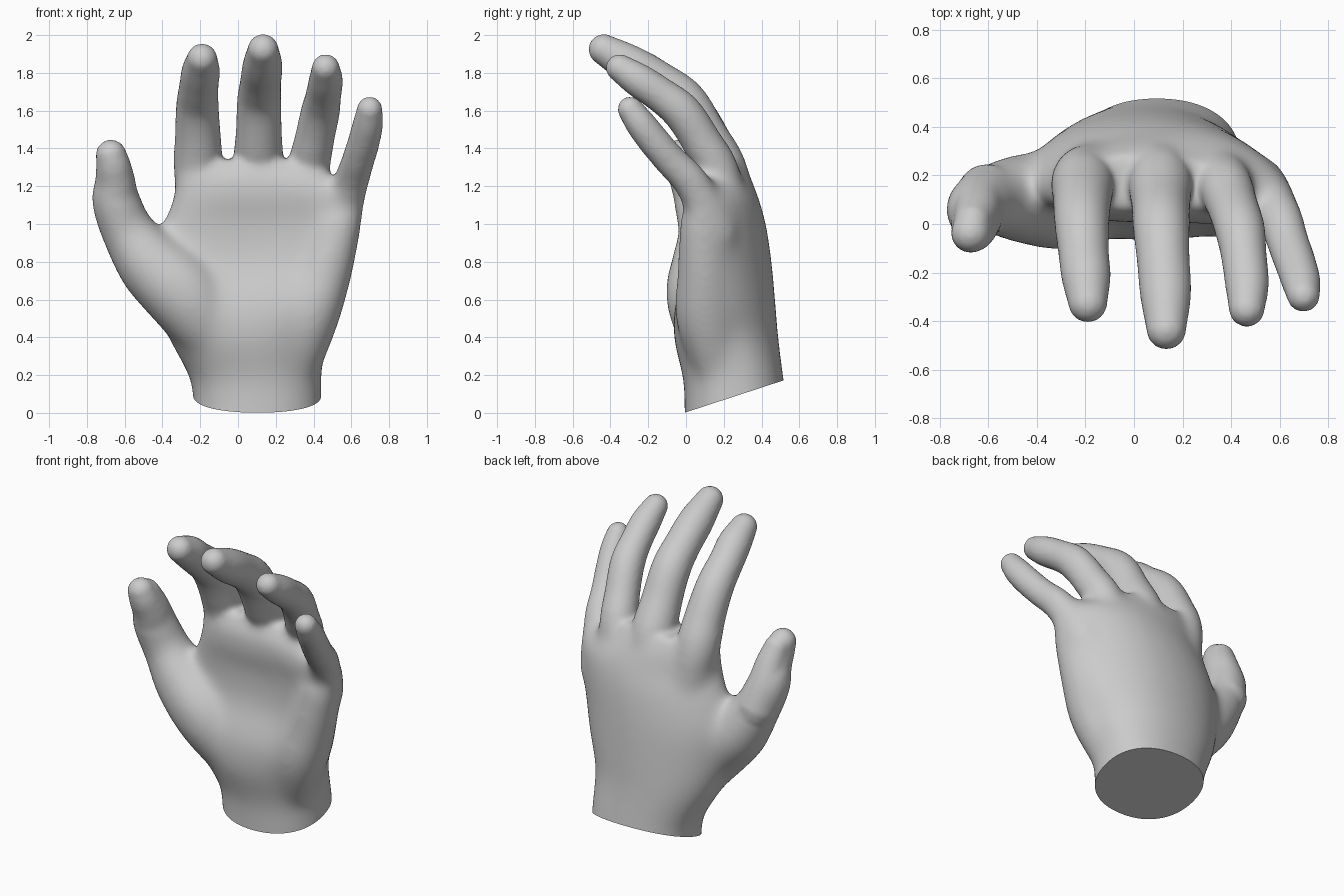
import bpy, bmesh, math
from mathutils import Vector

if "Cube" in bpy.data.objects:
    bpy.data.objects.remove(bpy.data.objects["Cube"])

N = 28
bm = bmesh.new()


def loft(rings):
    """Skin a closed solid through a list of point rings."""
    loops = [[bm.verts.new(p) for p in ring] for ring in rings]
    for a, b in zip(loops, loops[1:]):
        for i in range(N):
            j = (i + 1) % N
            bm.faces.new((a[i], a[j], b[j], b[i]))
    bm.faces.new(loops[0][::-1])
    bm.faces.new(loops[-1])


def spline(pts, steps=6):
    """Catmull-Rom interpolation of tuples of any length."""
    p = [Vector(q) for q in pts]
    p = [2 * p[0] - p[1]] + p + [2 * p[-1] - p[-2]]
    out = []
    for i in range(1, len(p) - 2):
        a, b, c, d = p[i - 1:i + 3]
        for k in range(steps):
            t = k / steps
            out.append(0.5 * (2 * b + (c - a) * t + (2 * a - 5 * b + 4 * c - d) * t * t
                              + (3 * b - a - 3 * c + d) * t ** 3))
    return out + [p[-2]]


def tube(pts):
    """Round-ended limb through (x, y, z, radius) points."""
    s = spline(pts)
    c = [v.to_3d() for v in s]
    rings = []

    def ring(o, t, r):
        side = (Vector((1, 0, 0)) - t * t.x).normalized()
        up = t.cross(side)
        rings.append([o + r * (math.cos(a) * side + math.sin(a) * up)
                      for a in (2 * math.pi * i / N for i in range(N))])

    for i, v in enumerate(s):
        t = (c[min(i + 1, len(c) - 1)] - c[max(i - 1, 0)]).normalized()
        if i == 0:
            for k in (80, 55, 28):
                ring(c[0] - t * v[3] * math.sin(math.radians(k)), t, v[3] * math.cos(math.radians(k)))
        ring(c[i], t, v[3])
        if i == len(s) - 1:
            for k in (20, 40, 60, 75, 86):
                ring(c[i] + t * v[3] * math.sin(math.radians(k)), t, v[3] * math.cos(math.radians(k)))
    loft(rings)


# Palm and wrist: (z, left, right, front, back, forward arch of the edges)
palm = [(-.25, -.23, .44, -.01, .55, 0), (.08, -.24, .445, -.01, .53, 0), (.2, -.265, .445, -.02, .515, 0),
        (.4, -.37, .47, -.065, .49, .03), (.58, -.43, .55, -.055, .475, .08),
        (.8, -.45, .61, .02, .455, .13), (1.0, -.40, .655, .03, .425, .14),
        (1.14, -.345, .66, .005, .385, .12), (1.24, -.33, .52, .01, .345, .08), (1.34, -.31, .40, .06, .285, .03)]
rings = []
for z, xl, xr, yf, yb, arch in (tuple(v) for v in spline(palm, 4)):
    ring = []
    for i in range(N):
        a = 2 * math.pi * i / N
        u = math.copysign(abs(math.cos(a)) ** .9, math.cos(a))
        w = math.copysign(abs(math.sin(a)) ** .9, math.sin(a))
        bend = arch * u * u * (1 if u > 0 else .5)
        ring.append(((xl + xr) / 2 + (xr - xl) / 2 * u, (yf + yb) / 2 + (yb - yf) / 2 * w - bend, z))
    rings.append(ring)
loft(rings)

# Heel of the palm on the little finger side
tube([(.28, .19, .18, .13), (.37, .11, .5, .165), (.46, .10, .75, .148), (.53, .09, 1.0, .128)])
# Thumb with its fleshy base, then the pad that deepens its end
tube([(-.02, .20, .24, .13), (-.15, .135, .45, .19), (-.29, .10, .63, .21), (-.455, .105, .79, .185),
      (-.58, .10, .96, .142), (-.643, .065, 1.12, .128), (-.65, .02, 1.23, .107),
      (-.66, -.02, 1.31, .093), (-.672, -.038, 1.365, .082)])
tube([(-.60, .12, .98, .13), (-.638, .085, 1.12, .115), (-.648, .05, 1.24, .096), (-.665, .01, 1.345, .078)])
# Index finger
tube([(-.15, .22, .95, .13), (-.205, .185, 1.25, .135), (-.212, .11, 1.45, .122), (-.215, .01, 1.62, .113),
      (-.207, -.12, 1.73, .104), (-.197, -.22, 1.81, .101), (-.19, -.325, 1.875, .081)])
# Middle finger
tube([(.09, .25, .95, .13), (.105, .20, 1.25, .138), (.11, .09, 1.48, .122), (.112, -.01, 1.65, .117),
      (.12, -.14, 1.75, .109), (.13, -.29, 1.84, .105), (.133, -.435, 1.924, .082)])
# Ring finger
tube([(.32, .22, .95, .13), (.365, .175, 1.25, .118), (.403, .08, 1.44, .105), (.435, -.02, 1.59, .103),
      (.452, -.13, 1.68, .094), (.465, -.25, 1.76, .090), (.464, -.35, 1.826, .074)])
# Little finger
tube([(.52, .17, .95, .11), (.593, .04, 1.2, .1), (.635, -.08, 1.33, .088), (.667, -.17, 1.44, .084),
      (.688, -.24, 1.53, .080), (.697, -.295, 1.607, .068)])

bmesh.ops.recalc_face_normals(bm, faces=bm.faces)
mesh = bpy.data.meshes.new("hand")
bm.to_mesh(mesh)
bm.free()
hand = bpy.data.objects.new("hand", mesh)
bpy.context.collection.objects.link(hand)

# Fuse all parts into one skin and soften the joins
m = hand.modifiers.new("fuse", 'REMESH')
m.mode = 'VOXEL'
m.voxel_size = .014
m = hand.modifiers.new("soften", 'SMOOTH')
m.factor = .5
m.iterations = 6
fused = bpy.data.meshes.new_from_object(hand.evaluated_get(bpy.context.evaluated_depsgraph_get()))
hand.modifiers.clear()
bm = bmesh.new()
bm.from_mesh(fused)

# Blend palm, knuckles and thumb base further, fading out towards the fingers
for k in range(50):
    soft = [v for v in bm.verts if v.co.z < 1.38 - .004 * k and v.co.x > -.58 + .004 * k]
    bmesh.ops.smooth_vert(bm, verts=soft, factor=.5, use_axis_x=True, use_axis_y=True, use_axis_z=True)

# Slanted flat cut at the wrist
cut = bmesh.ops.bisect_plane(bm, geom=bm.verts[:] + bm.edges[:] + bm.faces[:],
                             plane_co=(0, -.01, 0), plane_no=(0, -.17, .52), clear_inner=True)
rim = [e for e in cut['geom_cut'] if isinstance(e, bmesh.types.BMEdge)]
bmesh.ops.holes_fill(bm, edges=rim, sides=0)
bmesh.ops.recalc_face_normals(bm, faces=bm.faces)
bm.to_mesh(fused)
bm.free()
hand.data = fused

bpy.context.view_layer.objects.active = hand
hand.select_set(True)
bpy.ops.object.shade_smooth_by_angle(angle=math.radians(40))
